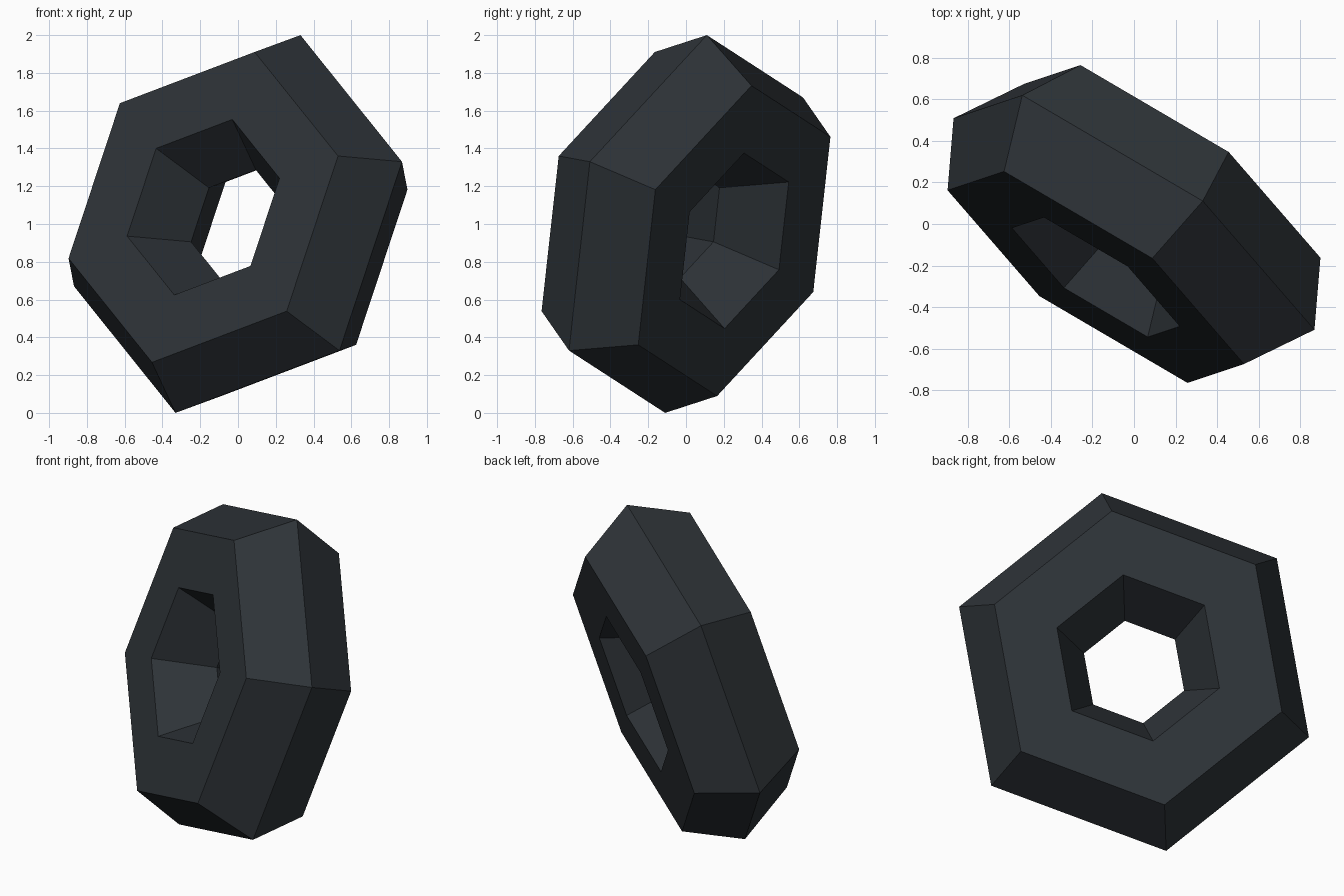
import bpy
from math import radians
from mathutils import Matrix, Vector

cube = bpy.data.objects.get("Cube")
if cube:
    bpy.data.objects.remove(cube, do_unlink=True)

# Single dark slate colour
slate = bpy.data.materials.new("dark slate")
slate.use_nodes = True
colour = (0.027, 0.033, 0.039, 1)
slate.diffuse_color = colour
slate.node_tree.nodes["Principled BSDF"].inputs["Base Color"].default_value = colour

# Low-poly ring: six sections, each with a hexagonal cross-section
bpy.ops.mesh.primitive_torus_add(major_segments=6, minor_segments=6,
                                 major_radius=0.681, minor_radius=0.378)
ring = bpy.context.object
ring.name = "hexagonal_ring"
ring.data.name = "hexagonal_ring"
ring.data.materials.append(slate)

# Tilt: the ring's axis leans back, one corner points to the top
axis = Vector((-0.561, -0.781, 0.272)).normalized()
corner = Vector((0.312, 0.104, 0.944))
corner = (corner - axis * corner.dot(axis)).normalized()
tilt = Matrix((corner, axis.cross(corner), axis)).transposed()
ring.data.transform(Matrix.Translation((0, 0, 1)) @ tilt.to_4x4())

# Crisp flat facets
for face in ring.data.polygons:
    face.use_smooth = False
